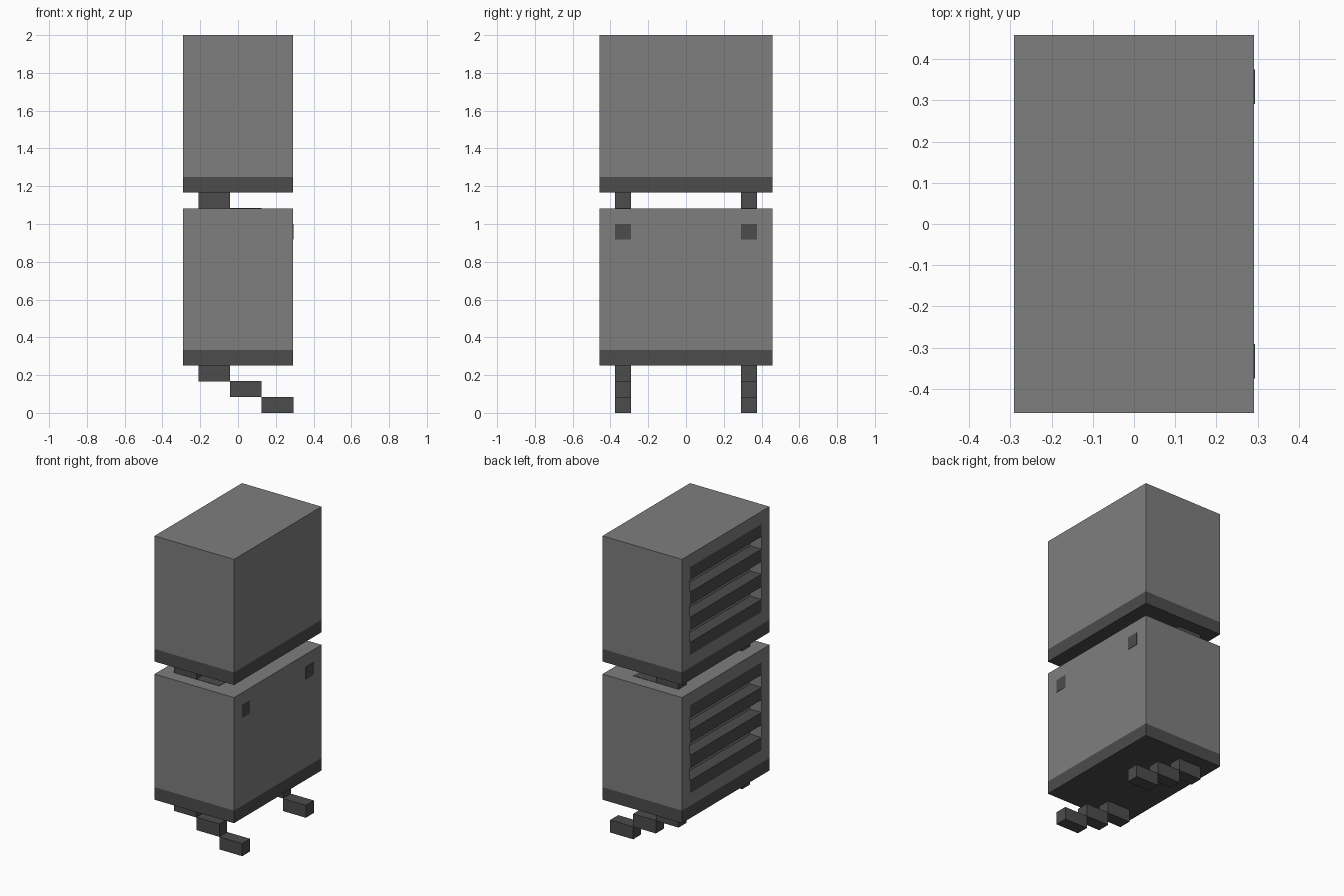
import bpy, bmesh
from mathutils import Vector

if "Cube" in bpy.data.objects:
    bpy.data.objects.remove(bpy.data.objects["Cube"])

U = 2 / 24  # modelling module: total height is 24 modules


def material(name, v):
    m = bpy.data.materials.new(name)
    m.diffuse_color = (v, v, v, 1)
    m.use_nodes = True
    m.node_tree.nodes["Principled BSDF"].inputs["Base Color"].default_value = m.diffuse_color
    return m


GREY = material("casing_grey", 0.21)
DARK = material("dark_grey", 0.072)


def add_box(bm, lo, hi):
    verts = bmesh.ops.create_cube(bm, size=1)["verts"]
    for v in verts:
        v.co = Vector([(a + b) / 2 + c * (b - a) for a, b, c in zip(lo, hi, v.co)])


def finish(bm, name, mats, z=0):
    for v in bm.verts:
        v.co *= U
    me = bpy.data.meshes.new(name)
    bm.to_mesh(me)
    bm.free()
    for m in mats:
        me.materials.append(m)
    ob = bpy.data.objects.new(name, me)
    ob.location.z = z * U
    bpy.context.collection.objects.link(ob)
    return ob


# Casing: box with dark base band and a louvred vent on the -x side
def casing(name, z):
    bm = bmesh.new()
    add_box(bm, (-3.5, -5.5, 0), (3.5, 5.5, 10))
    cuts = [((0, 0, h), (0, 0, 1)) for h in range(1, 10)]
    cuts += [((0, y, 0), (0, 1, 0)) for y in (-4.5, 4.5)]
    for co, no in cuts:
        bmesh.ops.bisect_plane(bm, geom=bm.verts[:] + bm.edges[:] + bm.faces[:],
                               plane_co=co, plane_no=no)
    bm.normal_update()
    slots = []
    for f in bm.faces:
        c = f.calc_center_median()
        vent = f.normal.x < -0.9 and abs(c.y) < 4 and 2 < c.z < 9
        f.material_index = int(c.z < 1 or vent)
        if vent and int(c.z) in (3, 5, 7):
            slots.append(f)
    # Recessed slots: dark floors and ceilings, grey ends and backs
    walls = bmesh.ops.inset_individual(bm, faces=slots, thickness=0, depth=-1)["faces"]
    bm.normal_update()
    for f in walls + slots:
        f.material_index = int(abs(f.normal.z) > 0.9)
    finish(bm, name, (GREY, DARK), z)


# Stepped bracket: three blocks, slightly proud so embedded ends show
def bracket(name, y, z):
    bm = bmesh.new()
    e = 0.025
    for i in range(3):
        x = 1.5 - 2 * i
        add_box(bm, (x, y - 0.5, i), (x + 2 + (e if i == 0 else 0), y + 0.5,
                                      i + 1 + (e if i == 1 else 0)))
    finish(bm, name, (DARK,), z)


for level, z in (("lower", 0), ("upper", 11)):
    casing(level + "_unit", z + 3)
    for side, y in (("front", -4), ("back", 4)):
        bracket(f"{level}_{side}_bracket", y, z)
